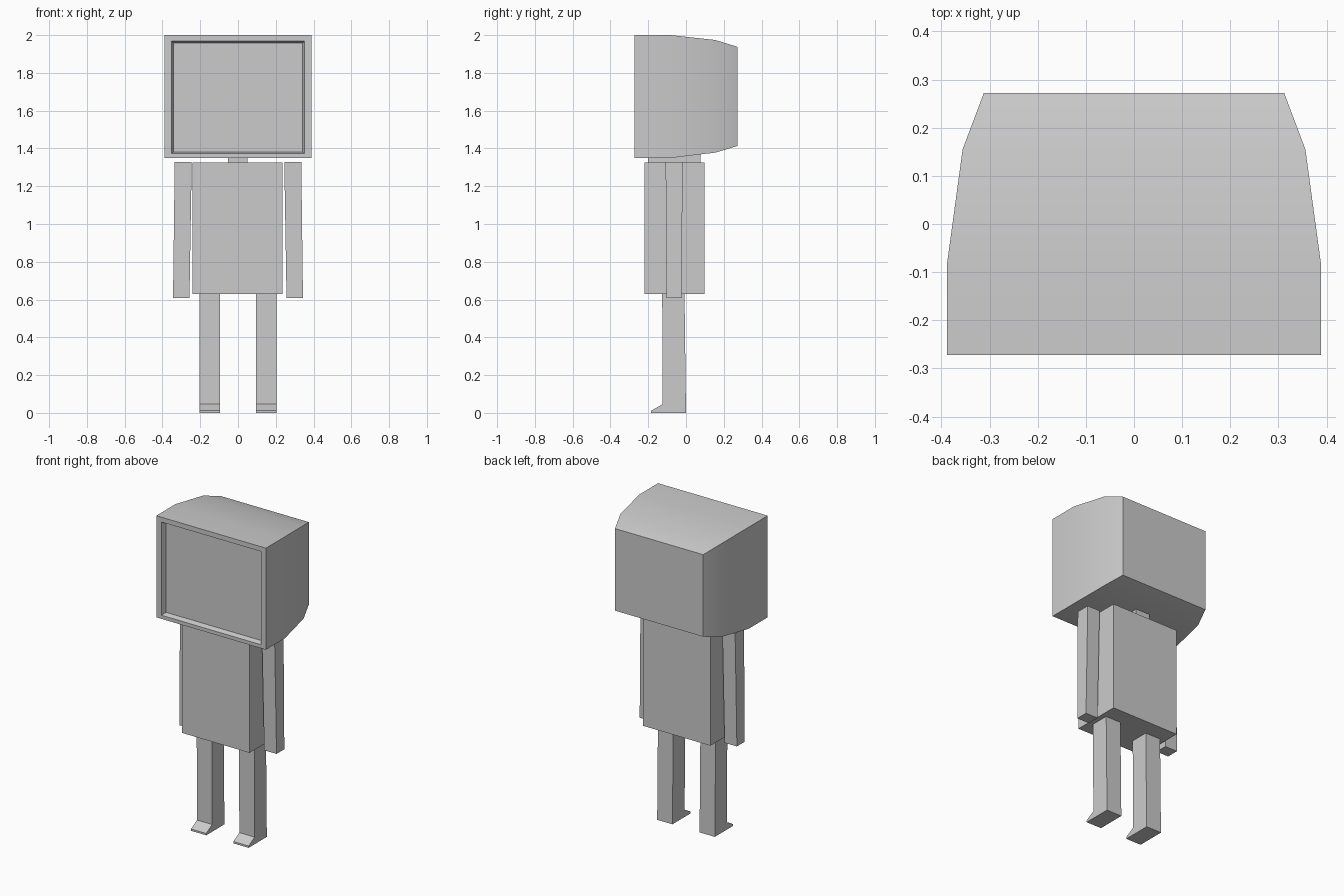
import bpy, bmesh

if "Cube" in bpy.data.objects:
    bpy.data.objects.remove(bpy.data.objects["Cube"])


def loft(name, rings, smooth=False):
    """Skin a list of equal-length rings and cap both ends."""
    bm = bmesh.new()
    loops = [[bm.verts.new(p) for p in ring] for ring in rings]
    n = len(loops[0])
    for a, b in zip(loops, loops[1:]):
        for i in range(n):
            j = (i + 1) % n
            bm.faces.new((a[i], a[j], b[j], b[i]))
    bm.faces.new(loops[0])
    bm.faces.new(loops[-1])
    bmesh.ops.recalc_face_normals(bm, faces=bm.faces)
    mesh = bpy.data.meshes.new(name)
    bm.to_mesh(mesh)
    bm.free()
    ob = bpy.data.objects.new(name, mesh)
    bpy.context.collection.objects.link(ob)
    if smooth:
        bpy.ops.object.select_all(action='DESELECT')
        ob.select_set(True)
        bpy.context.view_layer.objects.active = ob
        bpy.ops.object.shade_smooth_by_angle()
    return ob


def ring_xz(y, hw, z0, z1):
    return [(-hw, y, z0), (hw, y, z0), (hw, y, z1), (-hw, y, z1)]


def ring_xy(z, x0, x1, y0, y1):
    return [(x0, y0, z), (x1, y0, z), (x1, y1, z), (x0, y1, z)]


def mirror_x(ob):
    ob.modifiers.new("Mirror", 'MIRROR').use_mirror_merge = False


# monitor-shaped head: recessed screen, bezel, then tapering back
loft("head", [ring_xz(-0.24, 0.341, 1.382, 1.957),
              ring_xz(-0.272, 0.352, 1.373, 1.969),
              ring_xz(-0.272, 0.388, 1.35, 2.0),
              ring_xz(-0.08, 0.388, 1.35, 2.0),
              ring_xz(0.155, 0.356, 1.378, 1.974),
              ring_xz(0.272, 0.312, 1.413, 1.938)], smooth=True)

# neck and torso
loft("neck", [ring_xy(z, -0.052, 0.05, -0.2, 0.078) for z in (1.31, 1.372)])
loft("torso", [ring_xy(z, -0.241, 0.236, -0.22, 0.097) for z in (0.63, 1.325)])

# arms hang with a slight outward lean
arms = loft("arms", [ring_xy(0.607, 0.257, 0.344, -0.102, -0.023),
                     ring_xy(1.327, 0.245, 0.335, -0.108, -0.018)])
mirror_x(arms)

# legs with wedge toes, extruded from the side profile
profile = [(0, 0), (-0.184, 0), (-0.184, 0.012), (-0.124, 0.046),
           (-0.126, 0.635), (-0.008, 0.635)]
legs = loft("legs", [[(x, y, z) for y, z in profile] for x in (0.096, 0.204)])
mirror_x(legs)
